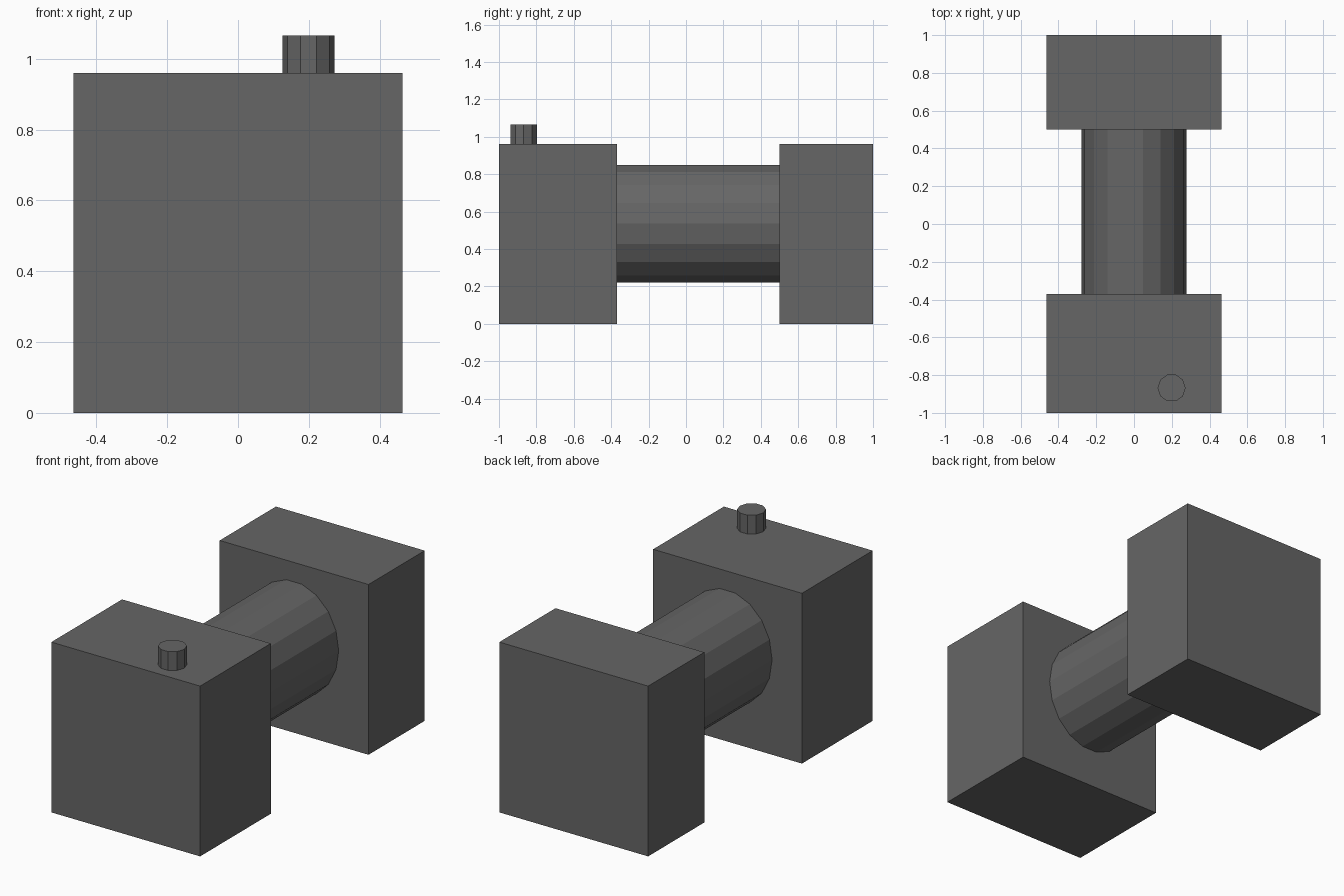
import bpy
import bmesh
from math import pi
from mathutils import Matrix

if "Cube" in bpy.data.objects:
    bpy.data.objects.remove(bpy.data.objects["Cube"])

grey = bpy.data.materials.new("dark grey")
grey.diffuse_color = (0.133, 0.133, 0.133, 1)
grey.use_nodes = True
grey.node_tree.nodes["Principled BSDF"].inputs["Base Color"].default_value = grey.diffuse_color


def add_object(name, bm):
    mesh = bpy.data.meshes.new(name)
    bmesh.ops.recalc_face_normals(bm, faces=bm.faces)
    bm.to_mesh(mesh)
    bm.free()
    mesh.materials.append(grey)
    obj = bpy.data.objects.new(name, mesh)
    bpy.context.collection.objects.link(obj)


def block(name, y0, y1, half_width=0.464, height=0.96):
    bm = bmesh.new()
    m = (Matrix.Translation((0, (y0 + y1) / 2, height / 2))
         @ Matrix.Diagonal((2 * half_width, y1 - y0, height, 1)))
    bmesh.ops.create_cube(bm, size=1, matrix=m)
    add_object(name, bm)


def cylinder(name, sides, matrix):
    # unit cylinder, first corner on the +x axis
    bm = bmesh.new()
    bmesh.ops.create_cone(bm, cap_ends=True, segments=sides, radius1=1,
                          radius2=1, depth=1, matrix=matrix)
    # put a corner on the x axis whatever the start angle of the primitive
    add_object(name, bm)


def start_turn(sides):
    # primitive starts on +y; turn a quarter so a corner lies on +x
    return Matrix.Rotation(-pi / 2, 4, 'Z')


# End blocks
block("front_block", -1.0, -0.37)
block("back_block", 0.5, 1.0)

# Slightly oval connecting bar along y
cylinder("connecting_bar", 18,
         Matrix.Translation((0, 0.065, 0.535))
         @ Matrix.Diagonal((0.278, 0.87, 0.32, 1))
         @ Matrix.Rotation(pi / 2, 4, 'X') @ start_turn(18))

# Small button on the front block
cylinder("top_button", 10,
         Matrix.Translation((0.199, -0.868, 1.0125))
         @ Matrix.Diagonal((0.074, 0.074, 0.107, 1)) @ start_turn(10))
